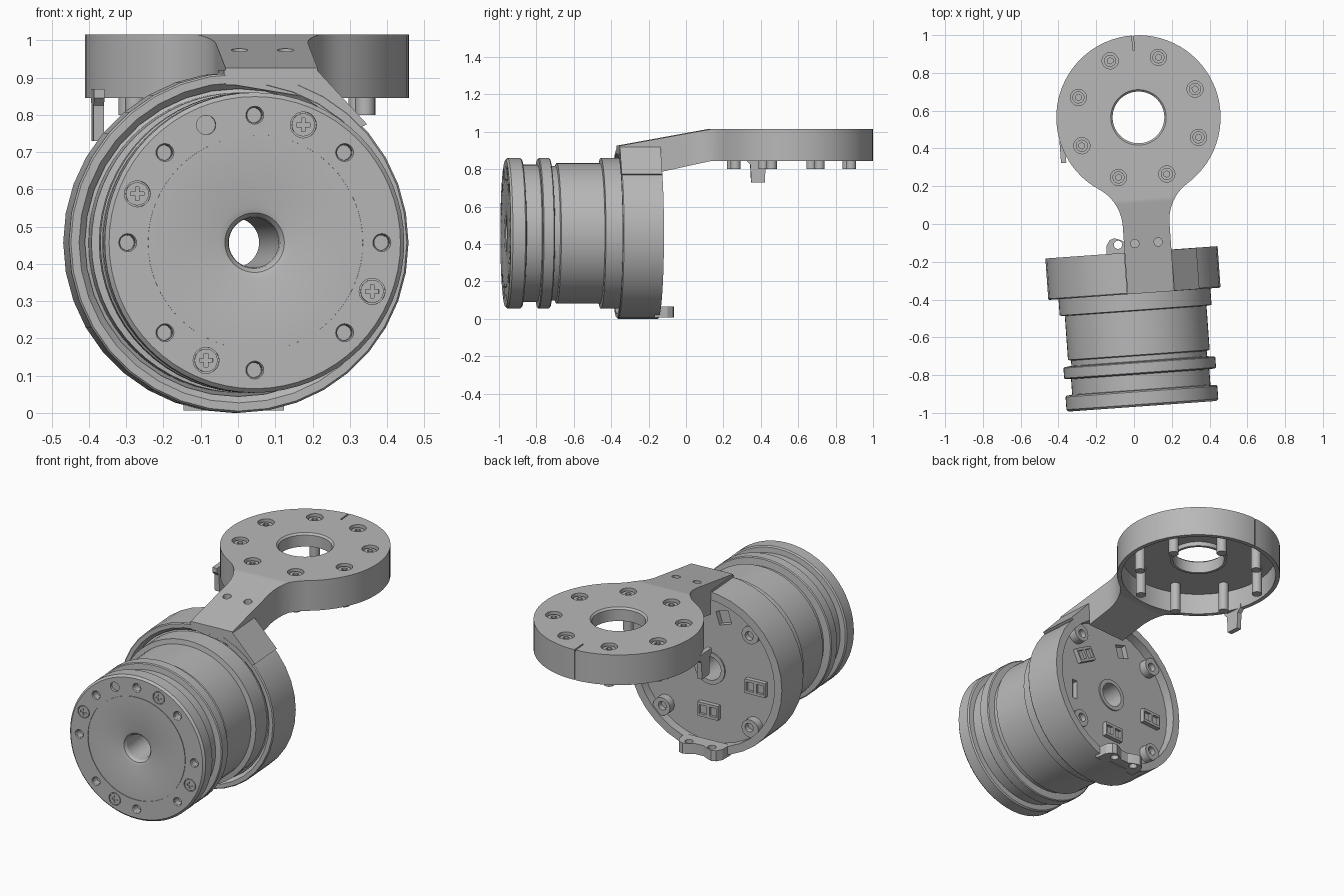
import bpy, bmesh, math
from math import sin, cos, pi, radians
from mathutils import Matrix, Vector

if "Cube" in bpy.data.objects:
    bpy.data.objects.remove(bpy.data.objects["Cube"])

grey = bpy.data.materials.new("machined grey")
grey.use_nodes = True
grey.diffuse_color = (0.48, 0.48, 0.48, 1)
grey.node_tree.nodes["Principled BSDF"].inputs["Base Color"].default_value = (0.48, 0.48, 0.48, 1)

# Local frame: y runs along the motor axis from its front face, z is height
FRAME = Matrix.Translation((0.045, -0.965, 0)) @ Matrix.Rotation(radians(4.1), 4, 'Z')
AXIS_Z = 0.457
DISC = Vector((0.088, 1.527, 0))
TURN = {'z': Matrix(), 'y': Matrix.Rotation(-pi / 2, 4, 'X')}


def finish(name, bm):
    bmesh.ops.recalc_face_normals(bm, faces=bm.faces)
    mesh = bpy.data.meshes.new(name)
    bm.to_mesh(mesh)
    bm.free()
    mesh.materials.append(grey)
    obj = bpy.data.objects.new(name, mesh)
    bpy.context.collection.objects.link(obj)
    obj.matrix_world = FRAME
    return obj


def add_cyl(bm, pos, r, length, axis='y', r2=None, seg=20):
    """Cylinder starting at pos and running along the axis."""
    m = Matrix.Translation(pos) @ TURN[axis] @ Matrix.Translation((0, 0, length / 2))
    bmesh.ops.create_cone(bm, cap_ends=True, segments=seg, radius1=r,
                          radius2=r if r2 is None else r2, depth=length, matrix=m)


def add_box(bm, pos, size, rot=0):
    m = Matrix.Translation(pos) @ Matrix.Rotation(rot, 4, 'Y') @ Matrix.Diagonal((*size, 1))
    bmesh.ops.create_cube(bm, size=1, matrix=m)


def prism(name, pts, axis, lo, hi):
    """Extrude a closed outline along x, y or z."""
    put = {'x': lambda a, b, t: (t, a, b), 'y': lambda a, b, t: (a, t, b),
           'z': lambda a, b, t: (a, b, t)}[axis]
    bm = bmesh.new()
    low = [bm.verts.new(put(a, b, lo)) for a, b in pts]
    high = [bm.verts.new(put(a, b, hi)) for a, b in pts]
    bm.faces.new(low)
    bm.faces.new(high)
    for i in range(len(pts)):
        bm.faces.new((low[i - 1], low[i], high[i], high[i - 1]))
    return finish(name, bm)


def lathe(name, profile, seg, center, axis='y'):
    """Turn a closed (radius, distance) loop round an axis."""
    bm = bmesh.new()
    m = Matrix.Translation(center) @ TURN[axis]
    rings = [[bm.verts.new(m @ Vector((r * cos(a), r * sin(a), d))) for r, d in profile]
             for a in (2 * pi * i / seg for i in range(seg))]
    n = len(profile)
    for i in range(seg):
        for j in range(n):
            bm.faces.new((rings[i - 1][j - 1], rings[i - 1][j], rings[i][j], rings[i][j - 1]))
    return finish(name, bm)


def cut(obj, cutter):
    if isinstance(cutter, bmesh.types.BMesh):
        cutter = finish("cutter", cutter)
    cutter.hide_render = True
    mod = obj.modifiers.new("cut", 'BOOLEAN')
    mod.operation, mod.solver, mod.object = 'DIFFERENCE', 'EXACT', cutter
    mod.use_self = True
    bpy.context.view_layer.update()
    bpy.context.view_layer.objects.active = obj
    bpy.ops.object.modifier_apply(modifier=mod.name)
    bpy.data.objects.remove(cutter)


def on_face(radius, degrees, y):
    a = radians(degrees)
    return Vector((radius * cos(a), y, AXIS_Z + radius * sin(a)))


# Motor body with flanges, grooves and a through bore
motor = lathe("motor_body", [
    (.067, .04), (.07, .02), (.08, .006), (.098, 0), (.287, 0), (.287, .004), (.291, .004),
    (.291, 0), (.392, 0), (.403, .011), (.403, .078), (.396, .085), (.367, .088), (.367, .17),
    (.398, .173), (.403, .178), (.403, .231), (.398, .236), (.36, .24), (.36, .268),
    (.376, .273), (.376, .506), (.403, .51), (.403, .62), (.42, .63), (.42, .765),
    (.09, .765), (.09, .772), (.067, .772)], 64, (0, 0, AXIS_Z))
holes = bmesh.new()
for i in range(8):
    add_cyl(holes, on_face(.342, 45 * i, -.005), .027, .011, r2=.021)
    add_cyl(holes, on_face(.342, 45 * i, -.004), .02, .045)
add_cyl(holes, on_face(.342, 112.5, -.005), .026, .02)
SCREWS = [67.5 + 90 * i for i in range(4)]
for deg in SCREWS:
    add_cyl(holes, on_face(.342, deg, -.005), .035, .013)
cut(motor, holes)

# Cross-head screws on the front face
heads, slots = bmesh.new(), bmesh.new()
for deg in SCREWS:
    add_cyl(heads, on_face(.342, deg, .001), .031, .008)
    for size in ((.036, .01, .01), (.01, .01, .036)):
        add_box(slots, on_face(.342, deg, .001), size)
screws = finish("front_screws", heads)
cut(screws, slots)

# Pockets and connectors on the rear face
pockets = bmesh.new()
add_box(pockets, (-.08, .76, AXIS_Z + .3), (.075, .05, .075), .3)
add_box(pockets, (.27, .76, AXIS_Z - .07), (.035, .05, .11))
cut(motor, pockets)
for n, (x, z, rot) in enumerate([(.21, .16, .5), (-.28, -.04, 0), (0, -.235, 0)]):
    body, sockets = bmesh.new(), bmesh.new()
    spin = Matrix.Rotation(rot, 4, 'Y')
    add_box(body, (x, .775, AXIS_Z + z), (.12, .03, .08), rot)
    for k in (-.03, .03):
        off = spin @ Vector((k, 0, 0))
        add_box(sockets, (x + off.x, .79, AXIS_Z + z + off.z), (.042, .03, .05), rot)
    cut(finish("rear_connector_%d" % (n + 1), body), sockets)

# Clamp ring with gusset, rear bosses and cable tab
lathe("clamp_ring", [(.43, .597), (.452, .597), (.457, .603), (.457, .817), (.413, .817),
                     (.413, .615)], 36, (0, 0, AXIS_Z))
prism("ring_gusset", [(-.04, .885), (-.04, .92), (.205, .926), (.345, .775), (.31, .758),
                      (.17, .85)], 'y', .598, .816)
lugs, lug_holes = bmesh.new(), bmesh.new()
for deg in (45, 135, 225, 315):
    add_cyl(lugs, on_face(.372, deg, .76), .05, .05)
    add_cyl(lug_holes, on_face(.365, deg, .78), .024, .05)
cut(finish("ring_bosses", lugs), lug_holes)
tab = prism("cable_tab", [(-.135, .79), (.135, .79), (.13, .86), (.11, .89), (.085, .898),
                          (.05, .885), (.025, .87), (-.025, .87), (-.05, .885), (-.085, .898),
                          (-.11, .89), (-.13, .86)], 'z', .006, .065)
tab_holes = bmesh.new()
for x in (-.068, .068):
    add_cyl(tab_holes, (x, .862, -.02), .022, .12, 'z')
cut(tab, tab_holes)

# Arm and round mounting plate: circle, fillets and straight arm in one outline
R, A, F, FRONT = .435, .124, .24, .597
drop = math.sqrt((R + F) ** 2 - (A + F) ** 2)
tangent = math.atan2(-drop, A + F)
outline = []
for i in range(61):
    a = tangent + (pi - 2 * tangent) * i / 60
    outline.append((DISC.x + R * cos(a), DISC.y + R * sin(a)))
fillet = [(A + F + F * cos(t), -drop + F * sin(t))
          for t in (pi + tangent + (-tangent) * i / 10 for i in range(1, 11))]
fillet = [(A + F - F * cos(u), -drop + F * sin(u))
          for u in (-tangent * (1 - i / 10) for i in range(1, 11))]
outline += [(DISC.x - x, DISC.y + y) for x, y in fillet]
outline += [(DISC.x - A, FRONT), (DISC.x + A, FRONT)]
outline += [(DISC.x + x, DISC.y + y) for x, y in reversed(fillet)]
arm = prism("arm_and_mount_plate", outline, 'z', .7, 1.015)
BEND = 1.09
cut(arm, prism("cutter", [(BEND, 1.015), (BEND, 1.2), (.4, 1.2), (.4, .89)], 'x', -1, 1))
cut(arm, prism("cutter", [(.4, .6), (.4, .88), (.817, .88), (.817, .785), (BEND, .845),
                          (2.5, .845), (2.5, .6)], 'x', -1, 1))
recess = bmesh.new()
add_cyl(recess, DISC + Vector((0, 0, .8)), .412, .165, 'z', seg=64)
cut(arm, recess)
openings = bmesh.new()
add_cyl(openings, DISC + Vector((0, 0, .9)), .137, .2, 'z', seg=48)
add_cyl(openings, DISC + Vector((0, 0, 1.005)), .137, .02, 'z', r2=.157, seg=48)
for x in (-.062, .062):
    add_cyl(openings, (DISC.x - .005 + x, .862, .93), .022, .2, 'z')
BOLTS = [DISC + Vector((.335 * cos(a), .335 * sin(a), 0))
         for a in (radians(22.5 + 45 * i) for i in range(8))]
for p in BOLTS:
    add_cyl(openings, p + Vector((0, 0, .985)), .043, .06, 'z')
add_box(openings, DISC + Vector((0, .4, 1.012)), (.008, .09, .02))
add_box(openings, DISC + Vector((0, .44, .93)), (.008, .022, .3))
cut(arm, openings)
lathe("centre_collar", [(.137, .94), (.152, .94), (.152, .97), (.137, .97)], 48, DISC, 'z')

# Socket-head bolts through the plate
bolts, keys = bmesh.new(), bmesh.new()
for p in BOLTS:
    add_cyl(bolts, p + Vector((0, 0, .8)), .027, .17, 'z')
    add_cyl(bolts, p + Vector((0, 0, .984)), .032, .019, 'z')
    add_cyl(keys, p + Vector((0, 0, .992)), .017, .04, 'z', seg=6)
cut(finish("mount_bolts", bolts), keys)

# Latch under the plate edge
prism("plate_latch", [(1.315, .87), (1.315, .845), (1.335, .825), (1.34, .73), (1.412, .73),
                      (1.417, .825), (1.437, .845), (1.437, .87)], 'x', -.338, -.31)

# Smooth curved surfaces, keep edges crisp
for obj in bpy.context.scene.objects:
    obj.select_set(obj.type == 'MESH')
bpy.context.view_layer.objects.active = arm
bpy.ops.object.shade_smooth_by_angle(angle=radians(25))
